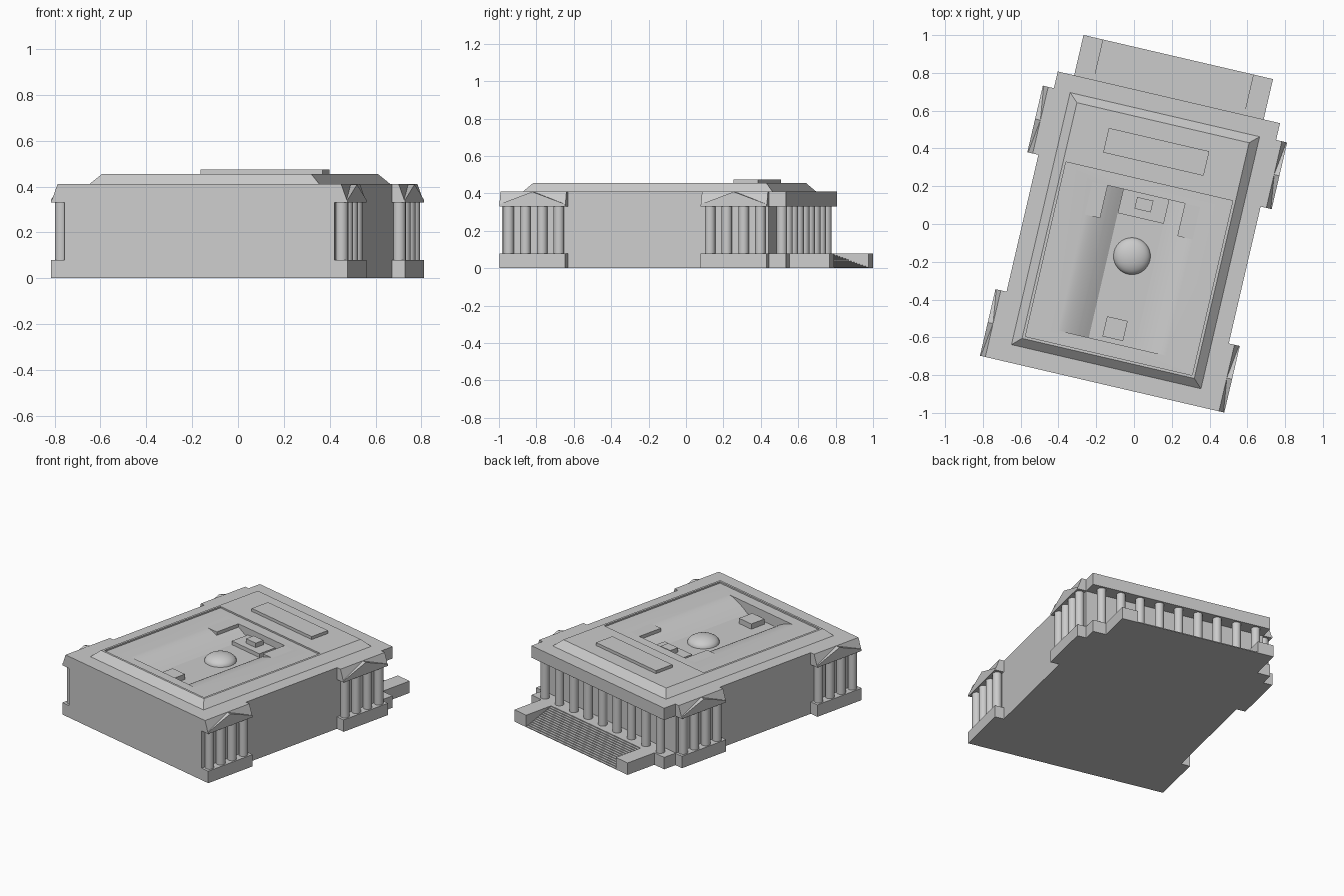
import bpy, bmesh, math
from mathutils import Matrix, Vector

cube = bpy.data.objects.get("Cube")
if cube:
    bpy.data.objects.remove(cube, do_unlink=True)

stone = bpy.data.materials.new("grey stone")
stone.use_nodes = True
GREY = (0.6, 0.6, 0.6, 1)
stone.diffuse_color = GREY
stone.node_tree.nodes["Principled BSDF"].inputs["Base Color"].default_value = GREY

# The building is laid out square, then turned on its site
SITE = Matrix.Rotation(math.radians(-13.1), 4, 'Z') @ Matrix.Translation((0.028, 0, 0))


def finish(name, bm, smooth=False):
    bmesh.ops.recalc_face_normals(bm, faces=bm.faces[:])
    bm.transform(SITE)
    mesh = bpy.data.meshes.new(name)
    bm.to_mesh(mesh)
    bm.free()
    mesh.materials.append(stone)
    ob = bpy.data.objects.new(name, mesh)
    bpy.context.collection.objects.link(ob)
    if smooth:
        bpy.ops.object.select_all(action='DESELECT')
        ob.select_set(True)
        bpy.context.view_layer.objects.active = ob
        bpy.ops.object.shade_smooth_by_angle(angle=math.radians(35))
    return ob


def prism(name, profile, axis, start, end):
    """Extrude a closed (across, z) profile along x or y."""
    bm = bmesh.new()
    rings = []
    for d in (start, end):
        rings.append([bm.verts.new((d, p, z) if axis == 'x' else (p, d, z)) for p, z in profile])
    a, b = rings
    bm.faces.new(a)
    bm.faces.new(b[::-1])
    n = len(a)
    for i in range(n):
        j = (i + 1) % n
        bm.faces.new((a[i], b[i], b[j], a[j]))
    return finish(name, bm)


def box(name, x0, x1, y0, y1, z0, z1):
    return prism(name, [(x0, z0), (x1, z0), (x1, z1), (x0, z1)], 'y', y0, y1)


def columns(name, places, radius, z0, z1):
    bm = bmesh.new()
    for x, y in places:
        bmesh.ops.create_cone(bm, cap_ends=True, segments=20, radius1=radius, radius2=radius,
                              depth=z1 - z0, matrix=Matrix.Translation((x, y, (z0 + z1) / 2)))
    return finish(name, bm, True)


def cut(target, cutters):
    for c in cutters:
        mod = target.modifiers.new("cut", 'BOOLEAN')
        mod.operation = 'DIFFERENCE'
        mod.solver = 'EXACT'
        mod.object = c
    graph = bpy.context.evaluated_depsgraph_get()
    mesh = bpy.data.meshes.new_from_object(target.evaluated_get(graph))
    target.modifiers.clear()
    target.data = mesh


W, FRONT, BACK = 0.604, -0.864, 0.695
BASE, EAVE, TOP, ROOF, PANEL, FLOOR = 0.08, 0.33, 0.41, 0.455, 0.445, 0.375

# Main body, back plinth and back entablature
body = box("main_body", -W, W, FRONT, 0.6, 0, TOP)
box("back_plinth", -W, W, 0.6, BACK, 0, BASE)
box("back_entablature", -W, W, 0.6, BACK, EAVE, TOP)
columns("back_columns", [(-0.525 + i * 1.05 / 8, 0.655) for i in range(9)], 0.028, BASE, EAVE)

# Roof slab with bevelled edges
bm = bmesh.new()
rings = []
for w, y0, y1, z in ((0.515, -0.769, 0.601, TOP), (0.468, -0.724, 0.557, ROOF)):
    rings.append([bm.verts.new(p) for p in ((-w, y0, z), (w, y0, z), (w, y1, z), (-w, y1, z))])
low, high = rings
bm.faces.new(low)
bm.faces.new(high)
for i in range(4):
    j = (i + 1) % 4
    bm.faces.new((low[i], low[j], high[j], high[i]))
roof = finish("roof_slab", bm)

# Sunken roof panel and the curved trough in its middle
panel_cutter = box("panel_cutter", -0.453, 0.453, -0.71, 0.238, PANEL, 0.6)
side = []
for i in range(9):
    t = i / 8
    side.append((0.293 - 0.168 * t, PANEL - (PANEL - FLOOR) * t ** 1.6))
profile = [(0.293, 0.6)] + side
profile += [(-x, z) for x, z in reversed(profile)]
trough_cutter = prism("trough_cutter", profile, 'y', -0.64, 0.167)
cutters = [panel_cutter, trough_cutter]
cut(roof, cutters)
cut(body, [trough_cutter])
for c in cutters:
    bpy.data.objects.remove(c, do_unlink=True)
for ob in (roof, body):
    bpy.ops.object.select_all(action='DESELECT')
    ob.select_set(True)
    bpy.context.view_layer.objects.active = ob
    bpy.ops.object.shade_smooth_by_angle(angle=math.radians(15))

# Details on the roof
for s, label in ((-1, "right"), (1, "left")):
    box(label + "_trough_shoulder", *sorted((s * 0.21, s * 0.3)), -0.01, 0.175, 0.36, PANEL)
box("roof_platform", -0.125, 0.125, 0.037, 0.169, 0.36, 0.4)
box("roof_platform_cap", -0.044, 0.044, 0.08, 0.143, 0.39, 0.43)
box("roof_front_block", -0.056, 0.056, -0.617, -0.508, 0.36, 0.41)
box("roof_back_strip", -0.273, 0.273, 0.332, 0.465, 0.45, 0.475)

# Flattened dome in the trough
bm = bmesh.new()
bmesh.ops.create_uvsphere(bm, u_segments=32, v_segments=16, radius=0.098)
bmesh.ops.bisect_plane(bm, geom=bm.verts[:] + bm.edges[:] + bm.faces[:], dist=0.0001,
                       plane_co=(0, 0, 0), plane_no=(0, 0, -1), clear_outer=True)
bm.transform(Matrix.Translation((0, -0.168, FLOOR)) @ Matrix.Diagonal(Vector((1, 1, 0.5, 1))))
finish("dome", bm, True)

# Four side porticoes: plinth, columns, sloped entablature and gable
OUT, HALF = 0.664, 0.181
for s, label in ((-1, "right"), (1, "left")):
    for mid, place in ((-0.683, "front"), (0.423, "back")):
        name = place + "_" + label + "_portico_"
        a, b = mid - HALF, mid + HALF
        box(name + "plinth", *sorted((s * 0.59, s * OUT)), a, b, 0, BASE)
        columns(name + "columns", [(s * 0.628, mid + k * 0.046) for k in (-3, -1, 1, 3)],
                0.028, BASE, EAVE)
        prism(name + "entablature",
              [(s * 0.59, EAVE), (s * OUT, EAVE), (s * 0.635, TOP), (s * 0.59, TOP)], 'y', a, b)
        prism(name + "gable", [(a, EAVE), (b, EAVE), (b, EAVE + 0.012), (mid, TOP - 0.001),
                               (a, EAVE + 0.012)], 'x', s * 0.6, s * OUT)

# Back stairs between two low wings
END, STEPS = 0.914, 14
for s, label in ((-1, "right"), (1, "left")):
    box(label + "_stair_wing", *sorted((s * 0.408, s * 0.515)), BACK, END, 0, BASE)
steps = [(BACK, 0)]
run, rise = (END - BACK) / STEPS, BASE / STEPS
for i in range(STEPS):
    z = BASE - i * rise
    steps += [(BACK + i * run, z), (BACK + (i + 1) * run, z)]
steps.append((END, 0))
prism("back_stairs", steps, 'x', -0.408, 0.408)
